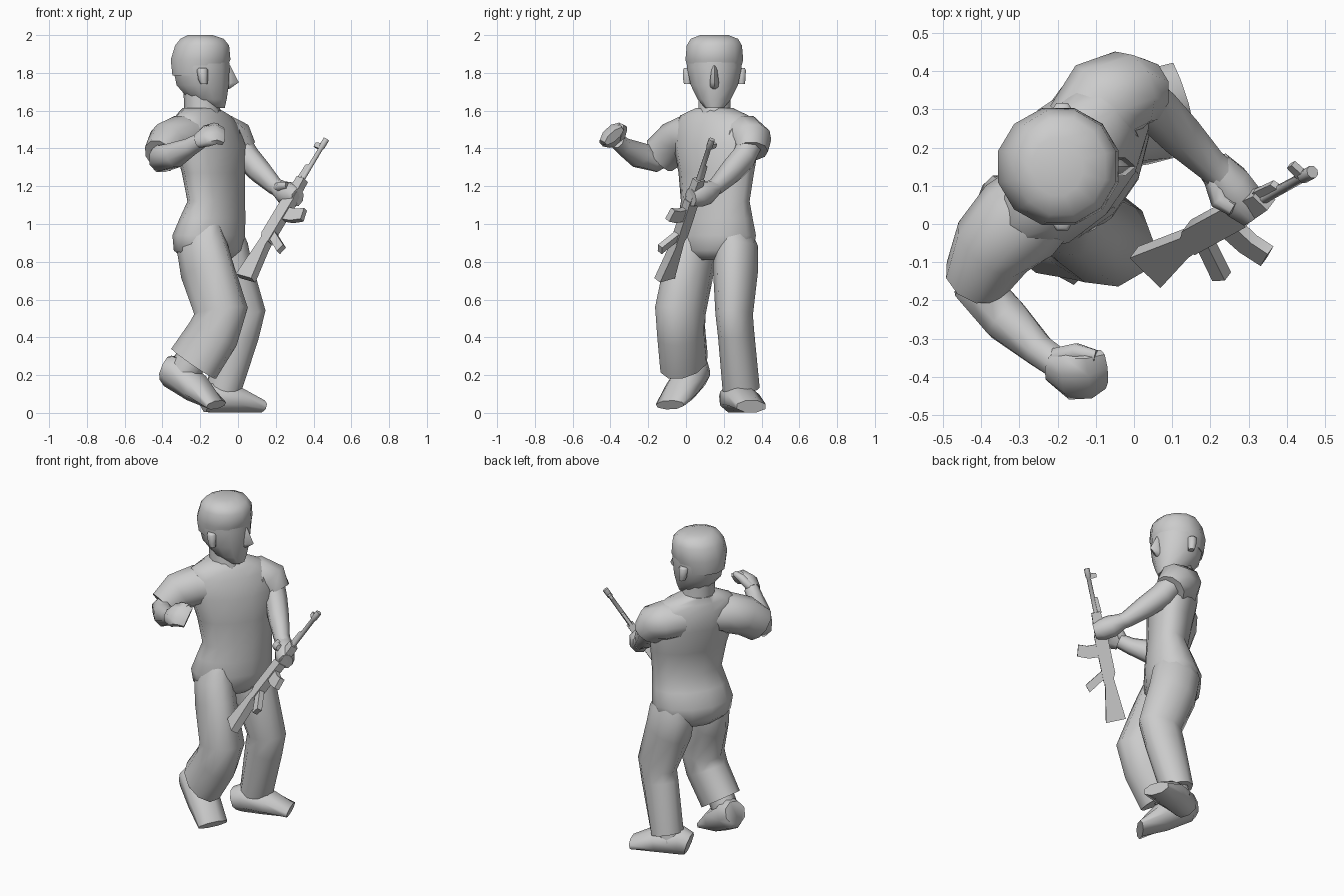
import bpy, bmesh, math
from mathutils import Vector, Matrix


def finish(name, bm, angle):
    bmesh.ops.recalc_face_normals(bm, faces=bm.faces)
    me = bpy.data.meshes.new(name)
    bm.to_mesh(me)
    bm.free()
    ob = bpy.data.objects.new(name, me)
    bpy.context.collection.objects.link(ob)
    bpy.ops.object.select_all(action='DESELECT')
    ob.select_set(True)
    bpy.context.view_layer.objects.active = ob
    bpy.ops.object.shade_smooth_by_angle(angle=math.radians(angle))
    return ob


def tube(name, side, rings, n=10, level=False):
    """Loft of rings (x, y, z, half_width, half_depth); side is the width direction."""
    bm = bmesh.new()
    pts = [Vector(r[:3]) for r in rings]
    side, loops = Vector(side), []
    k = 1 / math.cos(math.pi / n)
    for i, r in enumerate(rings):
        t = pts[min(i + 1, len(pts) - 1)] - pts[max(i - 1, 0)]
        t = Vector((0, 0, 1)) if level else t.normalized()
        a = (side - t * side.dot(t)).normalized()
        b = t.cross(a)
        loop = []
        for j in range(n):
            w = 2 * math.pi * (j + .5) / n
            loop.append(bm.verts.new(pts[i] + a * (r[3] * k * math.cos(w)) + b * (r[4] * k * math.sin(w))))
        loops.append(loop)
    for p, q in zip(loops, loops[1:]):
        for j in range(n):
            bm.faces.new((p[j], p[(j + 1) % n], q[(j + 1) % n], q[j]))
    bm.faces.new(loops[0])
    bm.faces.new(loops[-1])
    return finish(name, bm, 62)


def prism(name, profile, width, mat):
    """Flat profile given thickness across its plane, placed by a matrix."""
    bm = bmesh.new()
    f = bm.faces.new([bm.verts.new((x, y, -width / 2)) for x, y in profile])
    ext = bmesh.ops.extrude_face_region(bm, geom=[f])['geom']
    bmesh.ops.translate(bm, vec=(0, 0, width), verts=[v for v in ext if isinstance(v, bmesh.types.BMVert)])
    bm.transform(mat)
    return finish(name, bm, 30)


# Clothing: torso turned about 55 degrees
S = (.57, .82, 0)
tube("torso", S, [
    (-.16, .15, .81, .13, .11), (-.157, .155, .86, .215, .155), (-.155, .157, .94, .23, .16),
    (-.135, .155, 1.03, .215, .14), (-.115, .155, 1.12, .20, .115), (-.13, .16, 1.27, .22, .125),
    (-.15, .16, 1.42, .25, .14), (-.175, .157, 1.53, .24, .12), (-.185, .15, 1.575, .2, .1),
    (-.2, .15, 1.615, .1, .085)], 12, True)

# Trouser legs
tube("right_trouser_leg", (.62, .78, 0), [
    (-.19, .06, .98, .08, .11), (-.19, .04, .88, .108, .14), (-.165, .015, .76, .11, .15),
    (-.09, -.03, .54, .12, .145), (-.13, -.025, .42, .115, .14), (-.235, -.01, .26, .11, .148)])
tube("left_trouser_leg", (.25, .97, 0), [
    (-.1, .25, .98, .08, .11), (-.09, .265, .88, .108, .14), (-.065, .262, .76, .112, .14),
    (.02, .255, .52, .092, .125), (-.005, .265, .42, .09, .115), (-.075, .292, .125, .094, .09)])

# Shoes, the backs reaching up into the trousers
tube("right_shoe", (.62, .78, 0), [
    (-.385, .06, .24, .065, .065), (-.34, .045, .22, .08, .088), (-.22, -.02, .13, .09, .072),
    (-.115, -.085, .042, .085, .027)], 8)
tube("left_shoe", (-.36, .93, 0), [
    (-.19, .24, .065, .065, .062), (-.14, .255, .08, .078, .078), (-.01, .3, .07, .092, .068),
    (.125, .345, .034, .08, .032)], 8)
tube("right_ankle", (.62, .78, 0), [(-.2, -.01, .35, .07, .09), (-.3, .02, .2, .07, .08)], 8)
tube("left_ankle", (0, 1, 0), [(-.05, .28, .22, .07, .07), (-.09, .285, .07, .07, .07)], 8)

# Sleeves
tube("right_sleeve", (0, 0, 1), [
    (-.2, .1, 1.46, .1, .10), (-.3, .01, 1.46, .112, .12), (-.37, -.06, 1.43, .11, .105),
    (-.41, -.14, 1.36, .1, .085)])
tube("left_sleeve", (0, 0, 1), [
    (-.14, .24, 1.46, .1, .10), (-.07, .32, 1.465, .108, .12), (-.02, .345, 1.445, .105, .105),
    (.02, .345, 1.385, .085, .085)])

# Arms and hands
tube("right_arm", (0, 0, 1), [
    (-.37, -.08, 1.4, .07, .07), (-.405, -.17, 1.345, .07, .065), (-.335, -.25, 1.365, .065, .06),
    (-.25, -.33, 1.41, .045, .042), (-.2, -.365, 1.44, .04, .04)], 8)
tube("right_hand", (0, .75, .65), [
    (-.215, -.375, 1.44, .045, .03), (-.17, -.395, 1.465, .07, .04), (-.12, -.395, 1.48, .07, .035),
    (-.08, -.38, 1.465, .06, .025)], 8)
tube("right_thumb", (0, 1, 0), [(-.2, -.35, 1.46, .025, .025), (-.15, -.335, 1.505, .022, .022),
                                (-.1, -.345, 1.515, .015, .015)], 6)
tube("left_arm", (0, 0, 1), [
    (0, .34, 1.43, .065, .065), (.05, .305, 1.35, .066, .062), (.115, .24, 1.28, .06, .057),
    (.195, .16, 1.2, .043, .043), (.235, .125, 1.18, .043, .043)], 8)
tube("left_hand", (0, 0, 1), [
    (.21, .15, 1.19, .04, .045), (.25, .105, 1.165, .06, .055), (.285, .06, 1.15, .06, .055),
    (.315, .025, 1.14, .045, .04)], 8)
tube("left_thumb", (0, 0, 1), [(.21, .12, 1.19, .025, .025), (.225, .06, 1.2, .022, .022),
                               (.26, .04, 1.205, .018, .018)], 6)

# Neck, head, hair
tube("neck", (0, 1, 0), [(-.18, .15, 1.52, .1, .1), (-.19, .15, 1.6, .085, .09), (-.2, .15, 1.72, .085, .085)])
tube("head", (0, 1, 0), [
    (-.115, .15, 1.615, .05, .045), (-.16, .15, 1.66, .088, .1), (-.187, .15, 1.735, .125, .138),
    (-.195, .15, 1.83, .145, .15), (-.19, .15, 1.92, .14, .14)], 12, True)
tube("hair", (0, 1, 0), [
    (-.215, .15, 1.785, .13, .132), (-.198, .15, 1.87, .153, .158), (-.19, .15, 1.945, .146, .143),
    (-.19, .15, 1.98, .126, .115), (-.2, .15, 2.0, .075, .065)], 12, True)
tube("nose", (0, 1, 0), [(-.08, .15, 1.715, .02, .03), (-.05, .15, 1.75, .024, .047),
                         (-.065, .15, 1.84, .012, .02)], 6, True)
for name, y in (("right_ear", .007), ("left_ear", .293)):
    tube(name, (0, 1, 0), [(-.18, y, 1.74, .018, .016), (-.185, y, 1.765, .022, .022),
                           (-.188, y, 1.815, .024, .026), (-.188, y, 1.825, .018, .018)], 6, True)

# Rifle: local x runs from butt to muzzle, local y is the sight side
butt = Vector((.035, -.108, .715))
u = (Vector((.475, .132, 1.45)) - butt).normalized()
up = Vector((-.69, .67, .19))
up = (up - u * up.dot(u)).normalized()
side = u.cross(up)
G = Matrix.Translation(butt) @ Matrix((u, up, side)).transposed().to_4x4()
for name, width, profile in (
    ("rifle_stock", .045, [(0, -.065), (0, .05), (.24, .03), (.25, -.025), (.2, -.028)]),
    ("rifle_receiver", .045, [(.23, -.03), (.23, .025), (.27, .045), (.47, .045), (.5, .03), (.5, -.03)]),
    ("rifle_grip", .032, [(.25, -.02), (.3, -.02), (.235, -.135), (.19, -.12)]),
    ("rifle_magazine", .03, [(.375, -.02), (.45, -.02), (.452, -.08), (.47, -.128), (.405, -.148), (.38, -.085)]),
    ("rifle_handguard", .042, [(.5, -.025), (.5, .042), (.63, .035), (.63, -.018)]),
    ("rifle_gas_tube", .018, [(.62, .02), (.62, .04), (.71, .036), (.72, .01)]),
    ("rifle_front_sight", .018, [(.82, .0), (.825, .055), (.85, .055), (.855, .0)]),
    ("rifle_rear_sight", .022, [(.48, .03), (.49, .055), (.52, .05), (.53, .03)]),
):
    prism(name, profile, width, G)
tube("rifle_barrel", side, [(*(G @ Vector((t, .008, 0))), r, r) for t, r in
                            ((.6, .013), (.83, .012), (.835, .016), (.885, .016))], 8)
